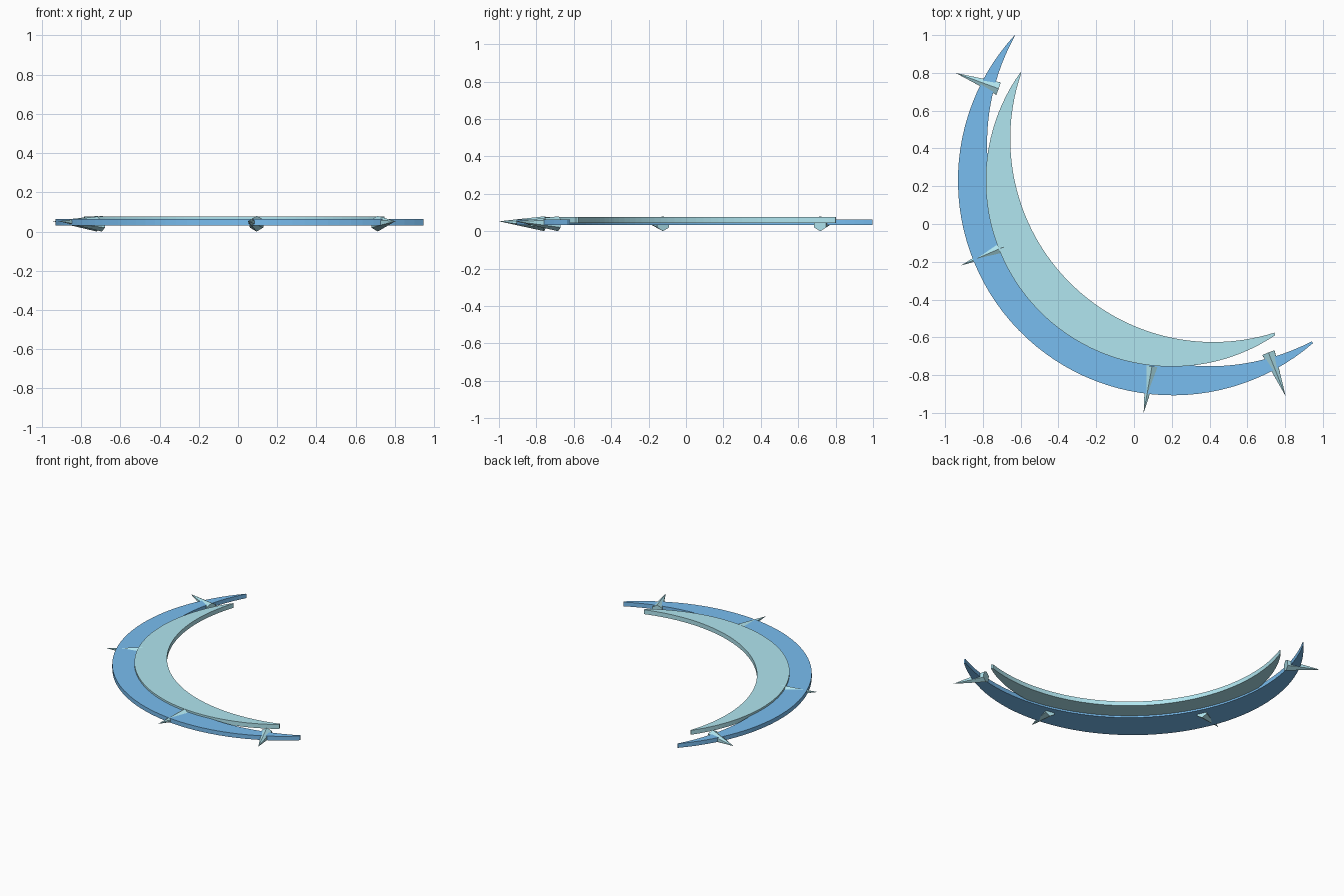
import bpy, bmesh, math
from mathutils import Vector

if "Cube" in bpy.data.objects:
    bpy.data.objects.remove(bpy.data.objects["Cube"])


def material(name, rgb):
    m = bpy.data.materials.new(name)
    m.diffuse_color = (*rgb, 1)
    m.use_nodes = True
    m.node_tree.nodes["Principled BSDF"].inputs["Base Color"].default_value = m.diffuse_color
    return m


def finish(name, bm, mat):
    bmesh.ops.recalc_face_normals(bm, faces=bm.faces)
    mesh = bpy.data.meshes.new(name)
    bm.to_mesh(mesh)
    bm.free()
    ob = bpy.data.objects.new(name, mesh)
    mesh.materials.append(mat)
    bpy.context.collection.objects.link(ob)
    return ob


def arc(centre, radius, tip_a, tip_b, n=56):
    a, b = (math.atan2(t[1] - centre[1], t[0] - centre[0]) % math.tau
            for t in (tip_a, tip_b))
    return [(centre[0] + radius * math.cos(a + (b - a) * i / n),
             centre[1] + radius * math.sin(a + (b - a) * i / n)) for i in range(n + 1)]


def crescent(name, outer, inner, tips, z0, z1, mat):
    bm = bmesh.new()
    rims = []
    for z in (z0, z1):
        rims.append([[bm.verts.new((x, y, z)) for x, y in arc(*c, *tips)]
                     for c in (outer, inner)])
    (ob, ib), (ot, it) = rims
    for i in range(len(ob) - 1):
        j = i + 1
        bm.faces.new((ob[i], ob[j], ib[j], ib[i]))
        bm.faces.new((ot[i], ot[j], it[j], it[i]))
        bm.faces.new((ob[i], ob[j], ot[j], ot[i]))
        bm.faces.new((ib[i], ib[j], it[j], it[i]))
    for i in (0, -1):
        bm.faces.new((ob[i], ib[i], it[i], ot[i]))
    return finish(name, bm, mat)


def spike(name, base, tip, mat, r=0.04, sides=6):
    base, tip = Vector((*base, 0.04)), Vector((*tip, 0.053))
    side = Vector((0, 0, 1)).cross(tip - base).normalized()
    up = (tip - base).cross(side).normalized()
    bm = bmesh.new()
    ring = [bm.verts.new(base + r * (up * math.cos(t) + side * math.sin(t)))
            for t in (math.tau * k / sides for k in range(sides))]
    apex = bm.verts.new(tip)
    bm.faces.new(ring)
    for k in range(sides):
        bm.faces.new((ring[k], ring[(k + 1) % sides], apex))
    return finish(name, bm, mat)


blue = material("blue", (0.19, 0.51, 0.87))
cyan = material("cyan", (0.44, 0.79, 0.87))

# Two overlapping crescent blades
crescent("outer_blade", ((0.205, 0.23), 1.137), ((0.40, 0.425), 1.178),
         ((-0.635, 1.0), (0.948, -0.632)), 0.032, 0.063, blue)
crescent("inner_blade", ((0.20, 0.23), 0.985), ((0.42, 0.45), 1.075),
         ((-0.597, 0.80), (0.745, -0.583)), 0.045, 0.077, cyan)

# Hexagonal spikes around the outer edge
for i, (b, t) in enumerate([((-0.718, 0.717), (-0.945, 0.80)),
                            ((-0.692, -0.122), (-0.917, -0.22)),
                            ((0.095, -0.755), (0.051, -1.0)),
                            ((0.712, -0.682), (0.803, -0.912))]):
    spike(f"spike_{i + 1}", b, t, cyan)
